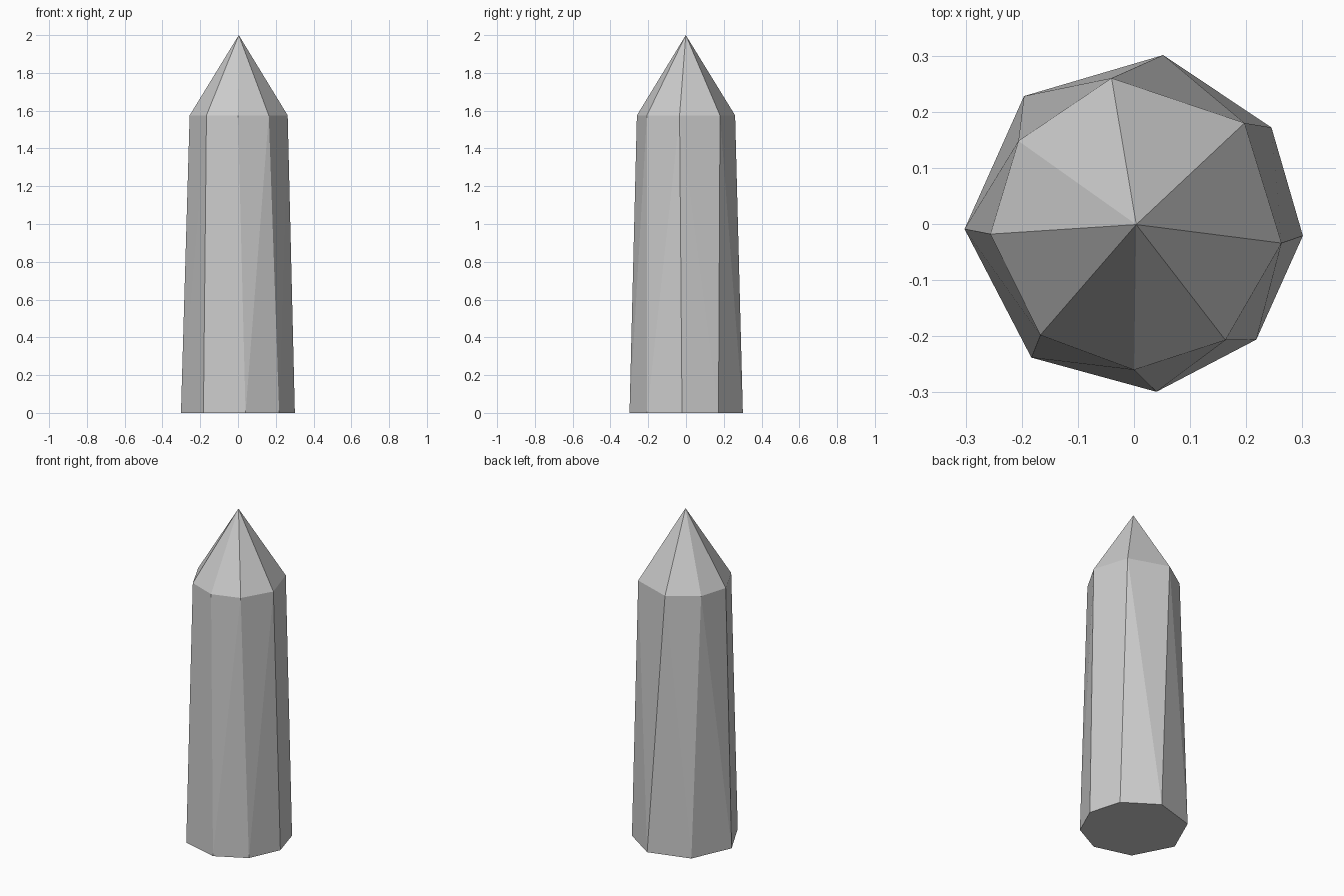
import bpy, bmesh

if "Cube" in bpy.data.objects:
    bpy.data.objects.remove(bpy.data.objects["Cube"])

# Irregular octagon cross-sections: base ring, shoulder ring and tip
base = [(0.052, 0.301), (0.245, 0.172), (0.301, -0.021), (0.218, -0.206),
        (0.04, -0.299), (-0.183, -0.238), (-0.302, -0.009), (-0.196, 0.228)]
shoulder = [(-0.04, 0.26), (0.197, 0.18), (0.263, -0.034), (0.163, -0.207),
            (0.0, -0.26), (-0.167, -0.198), (-0.256, -0.018), (-0.206, 0.148)]
SHOULDER_Z = 1.575

bm = bmesh.new()
low = [bm.verts.new((x, y, 0)) for x, y in base]
high = [bm.verts.new((x, y, SHOULDER_Z)) for x, y in shoulder]
tip = bm.verts.new((0.004, -0.001, 2.0))

# Base cap, twisted shaft facets (two triangles each) and pointed tip
bm.faces.new(low)
for i in range(8):
    j = (i + 1) % 8
    a, b, c, d = low[i], low[j], high[j], high[i]
    # pick the diagonal that bulges outward
    n = (b.co - a.co).cross(c.co - a.co)
    if n.dot(a.co + b.co) < 0:
        n = -n
    if n.dot(d.co - a.co) <= 0:
        tris = ((a, b, c), (a, c, d))
    else:
        tris = ((a, b, d), (b, c, d))
    for t in tris:
        bm.faces.new(t)
    bm.faces.new((d, c, tip))
bmesh.ops.recalc_face_normals(bm, faces=bm.faces)

mesh = bpy.data.meshes.new("crystal_point")
bm.to_mesh(mesh)
bm.free()
bpy.context.collection.objects.link(bpy.data.objects.new("crystal_point", mesh))
